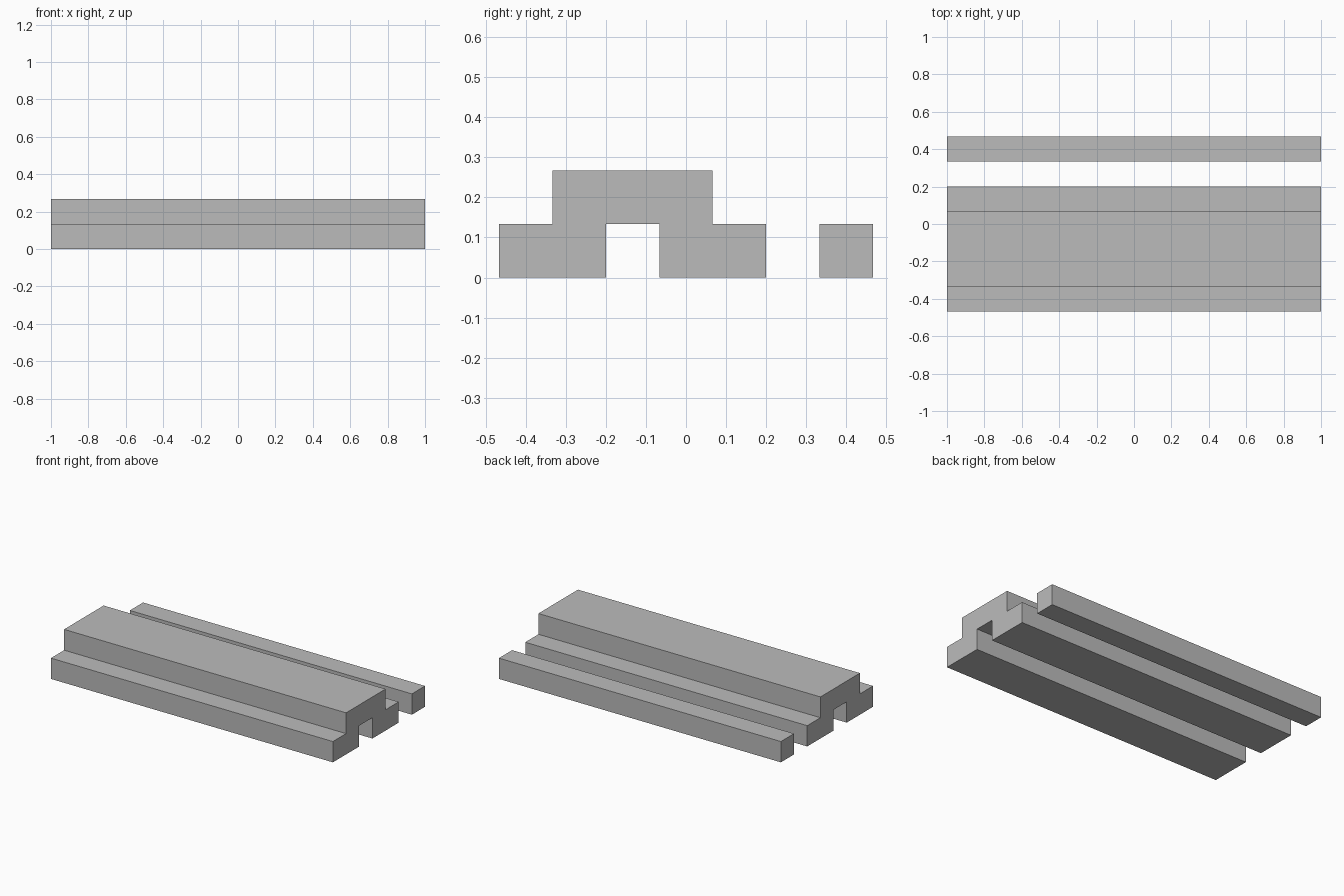
import bpy
import bmesh

cube = bpy.data.objects.get("Cube")
if cube:
    bpy.data.objects.remove(cube, do_unlink=True)

U = 2 / 15        # grid module of the cross-section
HALF_LENGTH = 1.0

grey = bpy.data.materials.new("plain_grey")
grey.use_nodes = True
colour = (0.5, 0.5, 0.5, 1)
grey.diffuse_color = colour
grey.node_tree.nodes["Principled BSDF"].inputs["Base Color"].default_value = colour


def extrude_profile(name, profile):
    """Extrude a (y, z) outline, given in modules, along the full length in x."""
    bm = bmesh.new()
    face = bm.faces.new([bm.verts.new((-HALF_LENGTH, y * U, z * U)) for y, z in profile])
    result = bmesh.ops.extrude_face_region(bm, geom=[face])
    moved = [v for v in result["geom"] if isinstance(v, bmesh.types.BMVert)]
    bmesh.ops.translate(bm, verts=moved, vec=(2 * HALF_LENGTH, 0, 0))
    bmesh.ops.recalc_face_normals(bm, faces=bm.faces)
    mesh = bpy.data.meshes.new(name)
    bm.to_mesh(mesh)
    bm.free()
    mesh.materials.append(grey)
    obj = bpy.data.objects.new(name, mesh)
    bpy.context.collection.objects.link(obj)
    return obj


# Stepped rail with a channel underneath
extrude_profile("stepped_rail", [
    (-3.5, 0), (-1.5, 0), (-1.5, 1), (-0.5, 1), (-0.5, 0), (1.5, 0),
    (1.5, 1), (0.5, 1), (0.5, 2), (-2.5, 2), (-2.5, 1), (-3.5, 1)])

# Separate square bar behind it
extrude_profile("back_bar", [(2.5, 0), (3.5, 0), (3.5, 1), (2.5, 1)])
